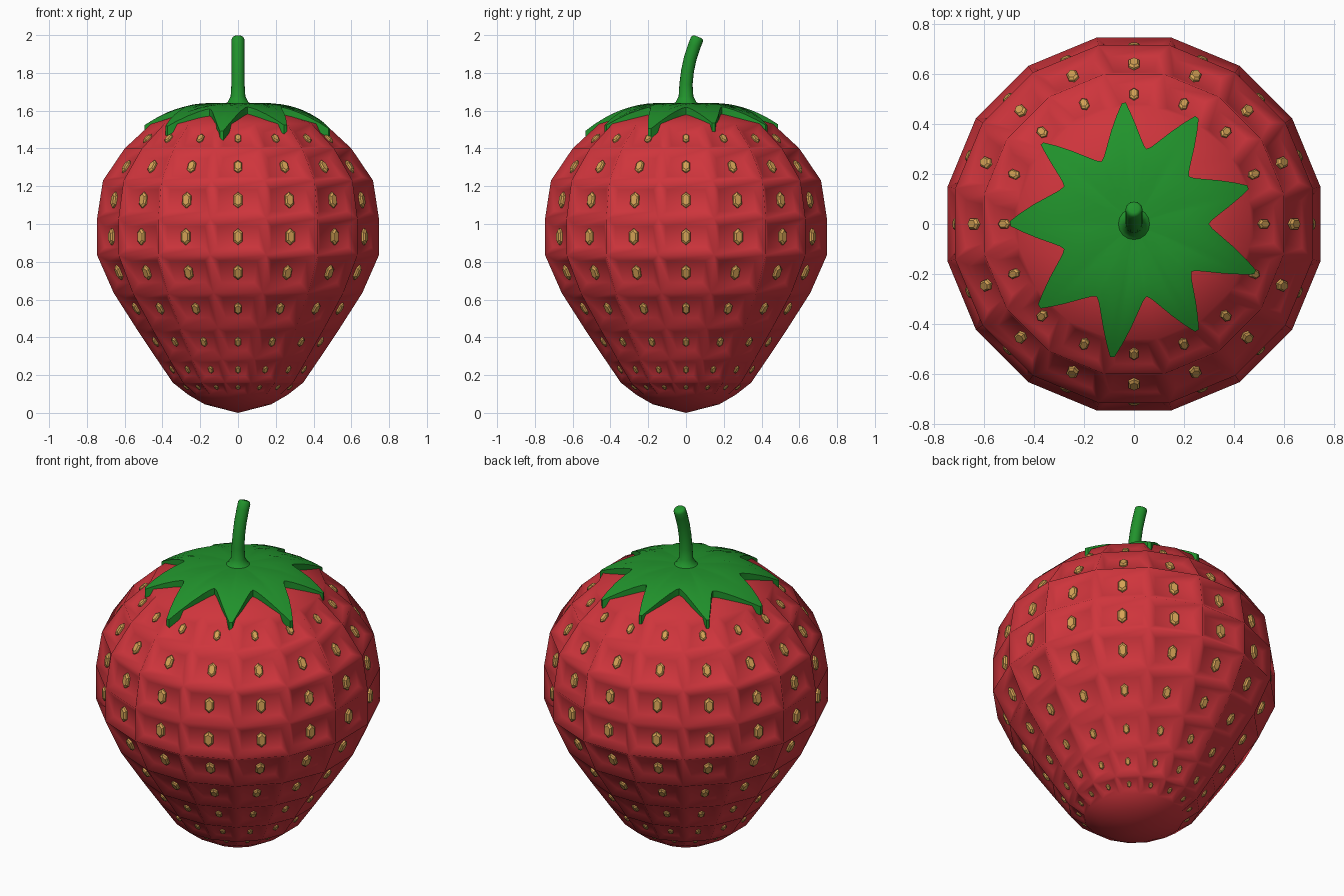
import bpy, bmesh, math
from mathutils import Vector, Matrix

if "Cube" in bpy.data.objects:
    bpy.data.objects.remove(bpy.data.objects["Cube"])

def material(name, col):
    m = bpy.data.materials.new(name)
    m.diffuse_color = (*col, 1)
    m.use_nodes = True
    m.node_tree.nodes["Principled BSDF"].inputs["Base Color"].default_value = m.diffuse_color
    return m

RED = material("berry_red", (0.62, 0.035, 0.045))
GREEN = material("leaf_green", (0.015, 0.29, 0.025))
TAN = material("seed_tan", (0.66, 0.36, 0.09))

def finish(bm, name, mat, angle):
    bmesh.ops.recalc_face_normals(bm, faces=bm.faces)
    me = bpy.data.meshes.new(name)
    bm.to_mesh(me)
    bm.free()
    ob = bpy.data.objects.new(name, me)
    bpy.context.collection.objects.link(ob)
    me.materials.append(mat)
    bpy.ops.object.select_all(action='DESELECT')
    ob.select_set(True)
    bpy.context.view_layer.objects.active = ob
    bpy.ops.object.shade_smooth_by_angle(angle=math.radians(angle))
    return ob

def bridge(bm, a, b):
    n = len(a)
    return [bm.faces.new((a[i], a[(i + 1) % n], b[(i + 1) % n], b[i])) for i in range(n)]

def fan(bm, ring, co):
    c = bm.verts.new(co)
    for i in range(len(ring)):
        bm.faces.new((ring[i], ring[(i + 1) % len(ring)], c))

# Berry body: 16-sided lathe, (apothem, z) from bottom to top
N = 16
PROFILE = [(0.175, 0.045), (0.262, 0.095), (0.345, 0.16), (0.43, 0.285), (0.54, 0.45),
           (0.658, 0.635), (0.746, 0.835), (0.746, 1.03), (0.715, 1.23), (0.60, 1.40),
           (0.46, 1.53), (0.28, 1.585)]
bm = bmesh.new()
rings = []
for ap, z in PROFILE:
    r = ap / math.cos(math.pi / N)
    rings.append([bm.verts.new((r * math.cos((i + .5) * math.tau / N),
                                r * math.sin((i + .5) * math.tau / N), z)) for i in range(N)])
rows = [bridge(bm, a, b) for a, b in zip(rings, rings[1:])]
fan(bm, rings[0], (0, 0, 0))
fan(bm, rings[-1], (0, 0, 1.60))
bmesh.ops.recalc_face_normals(bm, faces=bm.faces)

# Dimples: inset every seed face, remembering where its floor lies
seeds = []
for k, faces in enumerate(rows[1:-1], 1):
    (a0, z0), (a1, z1) = PROFILE[k], PROFILE[k + 1]
    width = (a0 + a1) * math.tan(math.pi / N)
    s = width / 0.297
    height = math.hypot(a1 - a0, z1 - z0)
    for f in faces:
        seeds.append((f.calc_center_median() - f.normal * 0.028 * s, f.normal.copy(), s))
    bmesh.ops.inset_individual(bm, faces=faces, thickness=0.3 * min(width, height),
                               depth=-0.028 * s)
finish(bm, "berry_body", RED, 180)

# Seeds: small hexagonal studs with a narrower top
bm = bmesh.new()
HEX = [(0, .044), (.024, .024), (.024, -.024), (0, -.044), (-.024, -.024), (-.024, .024)]
for centre, n, s in seeds:
    side = Vector((0, 0, 1)).cross(n).normalized()
    up = n.cross(side)
    levels = []
    for scale, out in ((1, -.01), (1, .010), (.7, .019)):
        levels.append([bm.verts.new(centre + (side * x * scale + up * y * scale + n * out) * s)
                       for x, y in HEX])
    bridge(bm, levels[0], levels[1])
    bridge(bm, levels[1], levels[2])
    bm.faces.new(levels[2])
    bm.faces.new(levels[0][::-1])
finish(bm, "seeds", TAN, 30)

# Leaf cap: nine-pointed star draped over the top
TIPS = [(-.04, .50), (.26, .44), (.47, .15), (.50, -.20), (.26, -.44),
        (-.09, -.55), (-.39, -.34), (-.51, 0), (-.38, .33)]
DIPS = [(.05, .30), (.22, .19), (.30, 0), (.23, -.19), (.05, -.29),
        (-.15, -.29), (-.28, -.10), (-.28, .15), (-.13, .25)]

def arc(dip, tip, t):
    a, b = Vector(dip), Vector(tip)
    ang = math.atan2(a.y, a.x)
    d = (math.atan2(b.y, b.x) - ang + math.pi) % math.tau - math.pi
    r = a.length + (b.length - a.length) * t ** 1.5
    return r * math.cos(ang + d * t), r * math.sin(ang + d * t)

outline = []
STEPS = [0, .15, .35, .6, .8, .95]
for i in range(9):
    outline += [arc(DIPS[i - 1], TIPS[i], t) for t in STEPS]
    outline += [arc(DIPS[i], TIPS[i], t) for t in reversed(STEPS[1:])]

def drape(r):
    return 1.64 - 0.12 * (max(r - .15, 0) / .35) ** 2

bm = bmesh.new()
loops = []
for drop, scales in ((0, (.25, .5, .75, .9, 1)), (.05, (1, .75, .5, .25))):
    for s in scales:
        loops.append([bm.verts.new((x * s, y * s, drape(math.hypot(x, y) * s) - drop))
                      for x, y in outline])
for a, b in zip(loops, loops[1:]):
    bridge(bm, a, b)
fan(bm, loops[0], (0, 0, 1.64))
fan(bm, loops[-1], (0, 0, 1.59))
finish(bm, "leaf_cap", GREEN, 40)

# Stem: flared, bent tube leaning back; (y, z, radius, tilt in degrees)
PATH = [(0, 1.625, .085, 0), (0, 1.645, .055, 0), (0, 1.675, .039, 0), (0, 1.74, .035, -3),
        (.008, 1.81, .034, -9), (.023, 1.88, .034, -15), (.045, 1.945, .034, -20),
        (.058, 1.978, .034, -22), (.0625, 1.987, .029, -22), (.064, 1.991, .021, -22)]
bm = bmesh.new()
loops = []
for y, z, r, tilt in PATH:
    rot = Matrix.Rotation(math.radians(tilt), 3, 'X')
    loops.append([bm.verts.new(Vector((0, y, z)) + rot @ Vector(
        (r * math.cos(i * math.tau / 16), r * math.sin(i * math.tau / 16), 0))) for i in range(16)])
for a, b in zip(loops, loops[1:]):
    bridge(bm, a, b)
bm.faces.new(loops[-1])
bm.faces.new(loops[0][::-1])
finish(bm, "stem", GREEN, 60)
